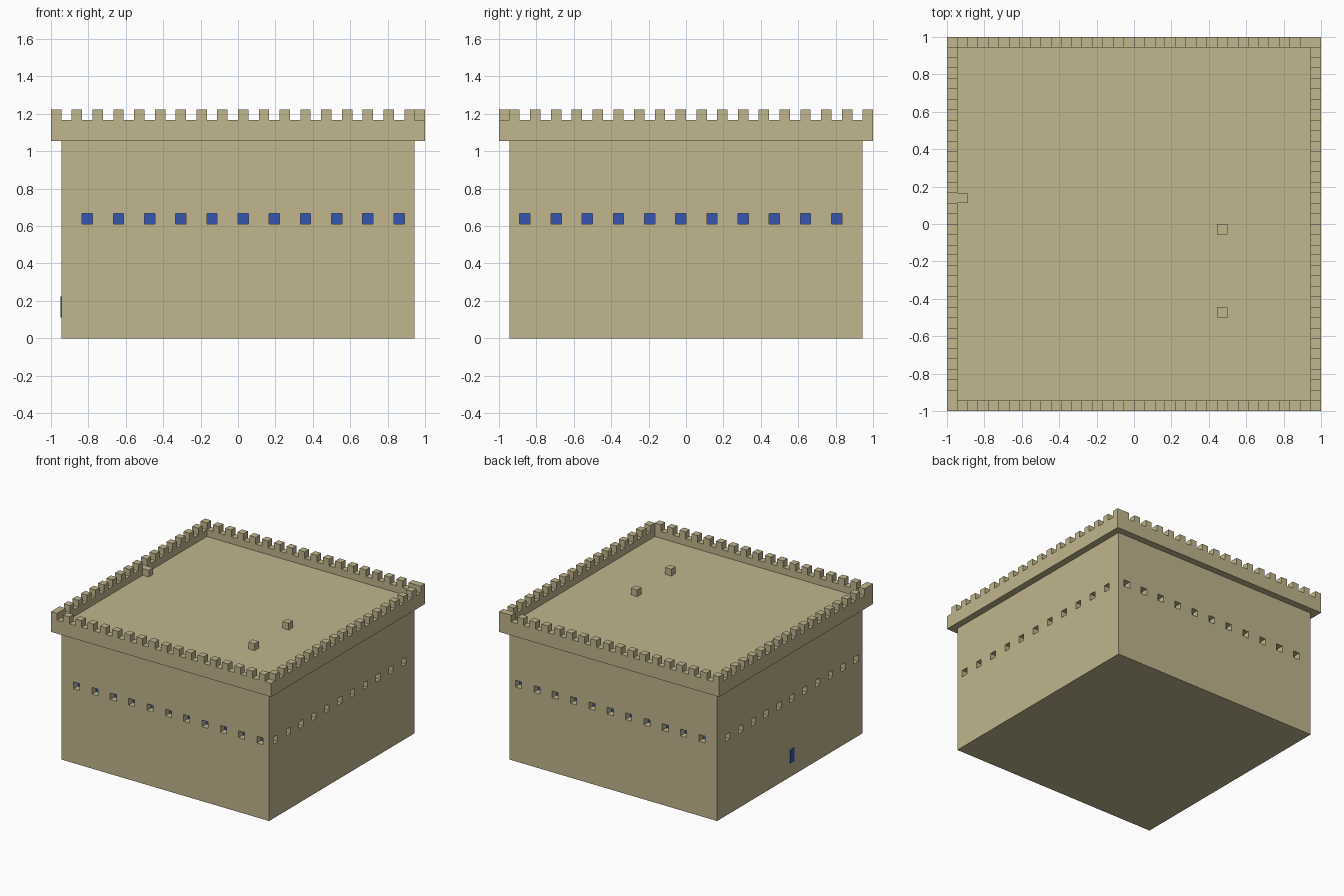
import bpy
import bmesh
from mathutils import Matrix, Vector

U = 1 / 18  # one block of the building grid

cube = bpy.data.objects.get("Cube")
if cube:
    bpy.data.objects.remove(cube, do_unlink=True)


def material(name, color):
    mat = bpy.data.materials.new(name)
    mat.use_nodes = True
    mat.diffuse_color = color
    mat.node_tree.nodes["Principled BSDF"].inputs["Base Color"].default_value = color
    return mat


sandstone = material("sandstone", (0.53, 0.465, 0.27, 1))
blue = material("blue_glass", (0.036, 0.09, 0.43, 1))


def add_box(bm, low, high):
    """Add a box given two corners in block units."""
    low, high = Vector(low) * U, Vector(high) * U
    place = Matrix.Translation((low + high) / 2) @ Matrix.Diagonal((*(high - low), 1))
    bmesh.ops.create_cube(bm, size=1, matrix=place)


def finish(bm, name, *mats):
    mesh = bpy.data.meshes.new(name)
    bm.to_mesh(mesh)
    bm.free()
    for mat in mats:
        mesh.materials.append(mat)
    obj = bpy.data.objects.new(name, mesh)
    bpy.context.collection.objects.link(obj)
    return obj


# Main walls
bm = bmesh.new()
add_box(bm, (-17, -17, 0), (17, 17, 19))
walls = finish(bm, "walls", sandstone, blue)

# Window recesses, one block deep, eleven on each side
bm = bmesh.new()
for i in range(11):
    x = -15 + 3 * i
    y = 14 - 3 * i
    for a, b in ((-18, -16), (16, 18)):
        add_box(bm, (x, a, 11), (x + 1, b, 12))
        add_box(bm, (a, y, 11), (b, y + 1, 12))
cutter = finish(bm, "window_cutter", sandstone)
cutter.hide_render = True

cut = walls.modifiers.new("windows", 'BOOLEAN')
cut.operation = 'DIFFERENCE'
cut.solver = 'EXACT'
cut.object = cutter
bpy.context.view_layer.objects.active = walls
bpy.ops.object.modifier_apply(modifier=cut.name)
bpy.data.objects.remove(cutter, do_unlink=True)

# Blue panes are the outward faces at the back of each recess
for face in walls.data.polygons:
    c, n = face.center, face.normal
    pane = any(abs(n[k]) > 0.9 and abs(c[k] - 16 * U * n[k]) < 0.01 for k in (0, 1))
    # side walls of a recess never reach the pane depth
    face.material_index = int(pane and max(abs(c.x), abs(c.y)) < 16.2 * U)
    if pane:
        across = 1 if abs(n.x) > 0.9 else 0
        face.material_index = int(abs(c[across]) < 16 * U)

# Overhanging parapet with a sunken roof floor
bm = bmesh.new()
add_box(bm, (-18, -18, 19), (18, 18, 21))
bm.normal_update()
top = [f for f in bm.faces if f.normal.z > 0.9]
bmesh.ops.inset_region(bm, faces=top, thickness=U, use_even_offset=True)
bmesh.ops.inset_region(bm, faces=top, thickness=0, depth=-U)
finish(bm, "parapet_and_roof", sandstone)

# Battlements along the four edges
bm = bmesh.new()
for i in range(18):
    x = -18 + 2 * i
    y = 17 - 2 * i
    for side in (-18, 17):
        add_box(bm, (x, side, 21), (x + 1, side + 1, 22))
        if i or side > 0:  # the shared corner is already filled
            add_box(bm, (side, y, 21), (side + 1, y + 1, 22))
finish(bm, "battlements", sandstone)

# Loose blocks on the roof
bm = bmesh.new()
for x, y in ((8, -1), (8, -9), (-17, 2)):
    add_box(bm, (x, y, 20), (x + 1, y + 1, 21))
finish(bm, "roof_blocks", sandstone)

# Small door panel in the side wall
bm = bmesh.new()
add_box(bm, (-17.06, -1, 2), (-16.98, 0, 4))
finish(bm, "door_panel", blue)
